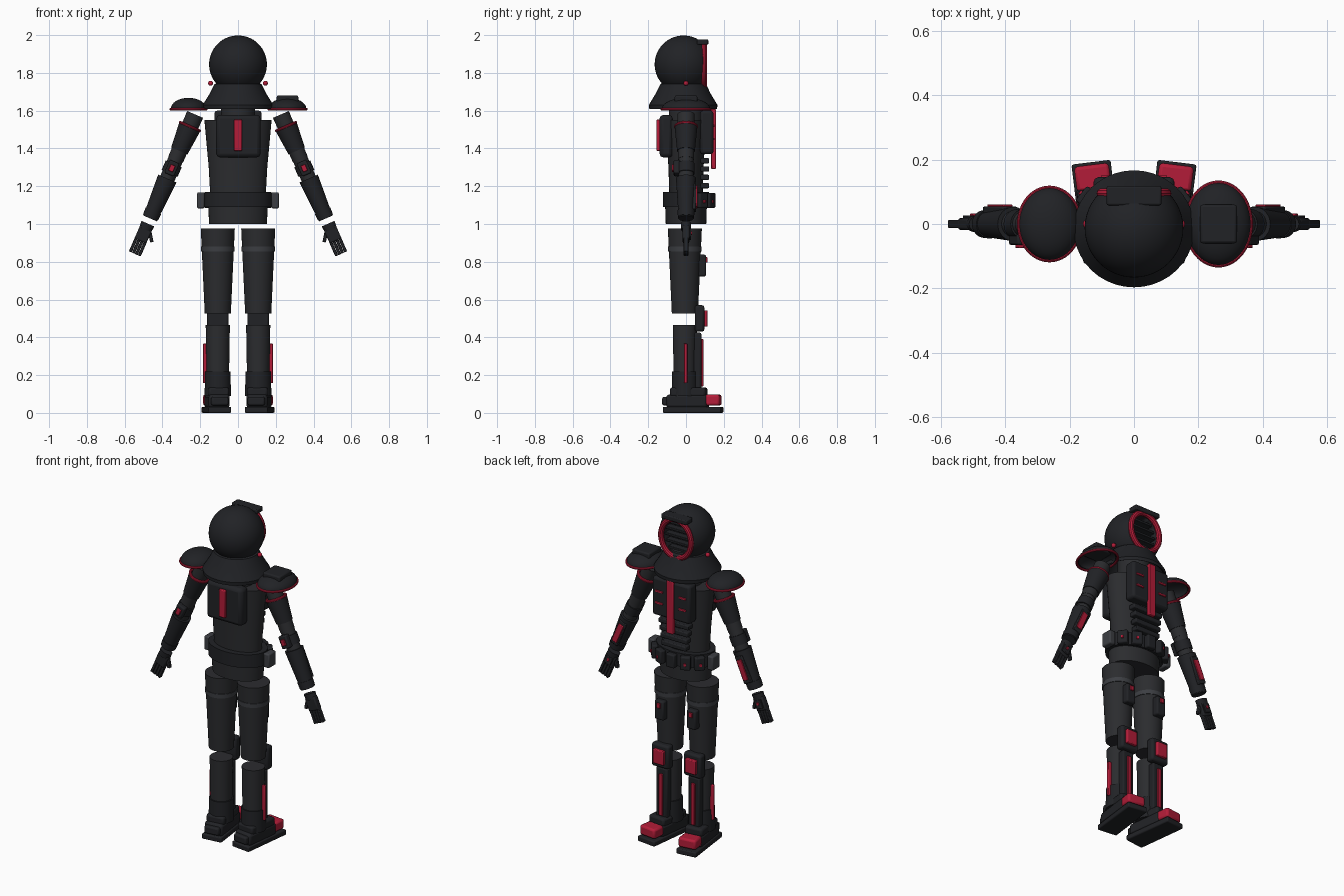
import bpy, bmesh, math
from mathutils import Matrix, Vector

if "Cube" in bpy.data.objects:
    bpy.data.objects.remove(bpy.data.objects["Cube"])

def material(name, rgb):
    m = bpy.data.materials.new(name)
    m.diffuse_color = (*rgb, 1)
    m.use_nodes = True
    m.node_tree.nodes["Principled BSDF"].inputs["Base Color"].default_value = m.diffuse_color
    return m

DARK = material("dark_armour", (0.015, 0.016, 0.019))
SUIT = material("suit_cloth", (0.024, 0.025, 0.028))
BAND = material("band_grey", (0.045, 0.048, 0.055))
RED = material("red_trim", (0.45, 0.012, 0.04))
I = Matrix.Identity(4)

def finish(name, bm, mat, M=I, bevel=0):
    bmesh.ops.recalc_face_normals(bm, faces=bm.faces)
    me = bpy.data.meshes.new(name)
    bm.to_mesh(me)
    bm.free()
    me.transform(M)
    me.materials.append(mat)
    ob = bpy.data.objects.new(name, me)
    bpy.context.collection.objects.link(ob)
    if bevel:
        b = ob.modifiers.new("bevel", 'BEVEL')
        b.width, b.segments = bevel, 2
    bpy.context.view_layer.objects.active = ob
    bpy.ops.object.select_all(action='DESELECT')
    ob.select_set(True)
    bpy.ops.object.shade_smooth_by_angle(angle=math.radians(35))
    return ob

def box(name, loc, size, mat=DARK, M=I, bevel=None):
    bm = bmesh.new()
    bmesh.ops.create_cube(bm, size=1)
    bmesh.ops.scale(bm, vec=size, verts=bm.verts)
    bmesh.ops.translate(bm, vec=loc, verts=bm.verts)
    return finish(name, bm, mat, M, min(size) * 0.2 if bevel is None else bevel)

def turn(name, profile, mat=DARK, loc=(0, 0, 0), sx=1, sy=1, M=I, n=40):
    """Lathe of (radius, height) points about z, squashed by sx, sy."""
    bm = bmesh.new()
    vs = [bm.verts.new((r, 0, z)) for r, z in profile]
    es = [bm.edges.new(p) for p in zip(vs, vs[1:])]
    bmesh.ops.spin(bm, geom=vs + es, cent=(0, 0, 0), axis=(0, 0, 1), angle=math.tau, steps=n)
    bmesh.ops.remove_doubles(bm, verts=bm.verts, dist=1e-5)
    bmesh.ops.scale(bm, vec=(sx, sy, 1), verts=bm.verts)
    bmesh.ops.translate(bm, vec=loc, verts=bm.verts)
    return finish(name, bm, mat, M)

def tube(name, z1, z2, r1, r2, mat=DARK, loc=(0, 0, 0), sy=1, M=I):
    return turn(name, [(0, z1), (r1, z1), (r2, z2), (0, z2)], mat, loc, 1, sy, M)

def ring(name, rx, ry, thick, loc, M=I):
    """Red oval ring in the local xy plane."""
    bm = bmesh.new()
    rows = []
    for i in range(48):
        a = math.tau * i / 48
        c, s = math.cos(a), math.sin(a)
        rows.append([bm.verts.new(((rx + thick * math.cos(b)) * c + loc[0],
                                   (ry + thick * math.cos(b)) * s + loc[1],
                                   thick * math.sin(b) + loc[2]))
                     for b in (math.tau * j / 10 for j in range(10))])
    for i in range(48):
        p, q = rows[i - 1], rows[i]
        for j in range(10):
            bm.faces.new((p[j - 1], p[j], q[j], q[j - 1]))
    return finish(name, bm, RED, M)

def ball(name, loc, r, mat):
    bm = bmesh.new()
    bmesh.ops.create_uvsphere(bm, u_segments=48, v_segments=28, radius=r)
    return finish(name, bm, mat, Matrix.Translation(loc))

# Helmet with a hollow visor opening
helmet = ball("helmet", (0, -0.013, 1.845), 0.153, DARK)
TO_Y = Matrix.Translation((0, 0.09, 1.84)) @ Matrix.Rotation(-math.pi / 2, 4, 'X')
cutter = turn("visor_cutter", [(0, -0.06), (1, -0.06), (1, 0.1), (0, 0.1)], DARK, sx=0.093, sy=0.11, M=TO_Y)
cutter.hide_render = True
cutter.hide_set(True)
cut = helmet.modifiers.new("visor_opening", 'BOOLEAN')
cut.object, cut.operation, cut.solver = cutter, 'DIFFERENCE', 'EXACT'
bpy.context.view_layer.objects.active = helmet
helmet.select_set(True)
bpy.ops.object.modifier_apply(modifier=cut.name)
bpy.data.objects.remove(cutter)
ring("visor_rim", 0.1, 0.114, 0.016, (0, 0, 0.005), TO_Y)
for i in range(5):
    z = (i - 2) * 0.038
    w = 0.18 * math.sqrt(1 - (z / 0.115) ** 2)
    box("visor_bar", (0, 0.052, 1.84 + z), (w, 0.04, 0.014))
box("helmet_brow", (0, 0.088, 1.963), (0.17, 0.06, 0.028), M=I)
for s in (-1, 1):
    ball("helmet_stud", (s * 0.145, 0, 1.745), 0.013, RED)

# Neck and flared collar
tube("neck", 1.5, 1.76, 0.09, 0.09, SUIT)
turn("collar", [(0.105, 1.75), (0.125, 1.74), (0.15, 1.69), (0.187, 1.63), (0.185, 1.61),
                (0.175, 1.615), (0.14, 1.68), (0.105, 1.75)], DARK, (0, -0.015, 0), 1, 0.97)

# Torso, pelvis and belt
turn("torso", [(0, 1.12), (0.145, 1.12), (0.155, 1.3), (0.178, 1.55), (0, 1.55)], SUIT, sy=0.6)
tube("pelvis", 1.0, 1.14, 0.153, 0.16, SUIT, sy=0.7)
tube("belt", 1.09, 1.17, 0.178, 0.178, DARK, sy=0.69)
for s in (-1, 1):
    box("hip_pouch", (s * 0.197, 0.02, 1.125), (0.04, 0.07, 0.085), BAND)
for deg in (38, 64, 90, 116, 142):
    a = math.radians(deg)
    M = Matrix.Translation((0.19 * math.cos(a), 0.138 * math.sin(a), 1.125)) @ Matrix.Rotation(a - math.pi / 2, 4, 'Z')
    box("belt_pouch", (0, 0, 0), (0.058, 0.036, 0.08), DARK, M)
    if deg != 90:
        box("pouch_clasp", (0, 0.02, -0.005), (0.014, 0.008, 0.016), RED, M)

# Chest plate with red stripe and slits, belly ribs, back pack
box("chest_plate", (0, 0.11, 1.485), (0.25, 0.07, 0.23), DARK)
box("chest_stripe", (0, 0.146, 1.45), (0.045, 0.025, 0.32), RED)
for s in (-1, 1):
    for z in (1.45, 1.52):
        box("chest_slit", (s * 0.078, 0.145, z), (0.05, 0.012, 0.012), RED)
for i in range(4):
    box("belly_rib", (0, 0.1, 1.335 - i * 0.044), (0.2 - i * 0.012, 0.045, 0.028))
box("back_pack", (0.002, -0.105, 1.465), (0.235, 0.07, 0.225), DARK, bevel=0.02)
box("back_pack_stripe", (0, -0.145, 1.47), (0.042, 0.022, 0.165), RED)

# Shoulder pads: domed shells with red rims, the right one carrying a raised block
for s, rx, ry, h in ((-1, 0.094, 0.112, 0.058), (1, 0.1, 0.128, 0.058)):
    arc = [math.pi / 2 * k / 8 for k in range(9)]
    prof = [(math.sin(a), h * math.cos(a)) for a in arc]
    prof += [(0.9 * math.sin(a), 0.8 * h * math.cos(a)) for a in reversed(arc)]
    turn("shoulder_pad", prof, DARK, (s * 0.262, 0, 1.61), rx, ry)
    ring("shoulder_pad_rim", rx, ry, 0.007, (s * 0.262, 0, 1.608))
box("shoulder_block", (0.262, 0, 1.66), (0.115, 0.12, 0.04), DARK)

for s in (-1, 1):
    # Arm, built hanging straight down then swung outward
    A = Matrix.Translation((s * 0.227, 0, 1.58)) @ Matrix.Rotation(-s * math.radians(23.4), 4, 'Y')
    tube("upper_arm", 0, -0.26, 0.046, 0.042, SUIT, M=A)
    ring("arm_ring", 0.055, 0.055, 0.008, (0, 0, -0.07), A)
    tube("upper_arm_sleeve", -0.075, -0.21, 0.06, 0.047, DARK, M=A)
    tube("elbow", -0.25, -0.38, 0.04, 0.04, SUIT, M=A)
    tube("elbow_band", -0.285, -0.34, 0.046, 0.046, DARK, M=A)
    box("elbow_pad", (0, -0.048, -0.31), (0.055, 0.034, 0.075), DARK, A)
    box("elbow_pad_light", (0, -0.068, -0.31), (0.026, 0.014, 0.036), RED, A)
    tube("forearm", -0.37, -0.6, 0.053, 0.039, DARK, M=A)
    tube("forearm_cuff", -0.555, -0.595, 0.045, 0.043, DARK, M=A)
    box("forearm_plate", (0, 0.043, -0.475), (0.05, 0.022, 0.16), DARK, A)
    box("forearm_stripe", (0, 0.054, -0.475), (0.034, 0.014, 0.12), RED, A)
    # Hand
    tube("wrist", -0.63, -0.665, 0.037, 0.034, DARK, sy=0.75, M=A)
    box("palm", (0, 0, -0.69), (0.068, 0.036, 0.08), DARK, A)
    box("knuckle_plate", (0, 0.02, -0.69), (0.045, 0.014, 0.05), DARK, A)
    box("knuckle_light", (0, 0.028, -0.685), (0.014, 0.01, 0.016), RED, A)
    for i in range(4):
        box("finger", ((i - 1.5) * 0.0175, 0, -0.762), (0.016, 0.024, 0.085), DARK, A)
    T = A @ Matrix.Translation((-s * 0.04, 0, -0.685)) @ Matrix.Rotation(s * 0.6, 4, 'Y')
    box("thumb", (0, 0, 0), (0.018, 0.022, 0.065), DARK, T)

    # Thigh
    L = Matrix.Translation((s * 0.107, -0.006, 0))
    tube("thigh", 0.975, 0.525, 0.09, 0.069, SUIT, M=L)
    tube("thigh_band", 0.88, 0.855, 0.089, 0.088, BAND, M=L)
    box("thigh_pouch", (0, 0.09, 0.78), (0.06, 0.045, 0.115), DARK, L)
    box("thigh_pouch_clasp", (0, 0.114, 0.81), (0.024, 0.012, 0.028), RED, L)
    # Knee and shin
    box("knee_pad", (0, 0.078, 0.5), (0.115, 0.05, 0.14), DARK, L, 0.012)
    box("knee_light", (0, 0.109, 0.5), (0.07, 0.024, 0.085), RED, L)
    tube("shin", 0.465, 0.1, 0.064, 0.058, SUIT, M=L)
    box("shin_plate", (0, 0.065, 0.275), (0.075, 0.045, 0.3), DARK, L)
    box("shin_stripe", (0, 0.09, 0.265), (0.024, 0.016, 0.25), RED, L)
    box("shin_side_stripe", (s * 0.067, 0.004, 0.262), (0.022, 0.018, 0.21), RED, L)
    # Boot, toes turned out
    B = Matrix.Translation((s * 0.11, 0, 0)) @ Matrix.Rotation(-s * math.radians(7), 4, 'Z')
    tube("boot_cuff", 0.09, 0.22, 0.07, 0.067, DARK, M=L)
    box("boot_sole", (0, 0.038, 0.016), (0.122, 0.31, 0.032), DARK, B)
    box("boot_upper", (0, 0.01, 0.062), (0.112, 0.22, 0.07), DARK, B, 0.014)
    box("boot_ankle", (0, 0.015, 0.11), (0.11, 0.19, 0.05), DARK, B, 0.012)
    box("boot_heel", (0, -0.1, 0.062), (0.09, 0.045, 0.045), DARK, B)
    box("boot_toe_cap", (0, 0.145, 0.068), (0.108, 0.08, 0.058), RED, B)
